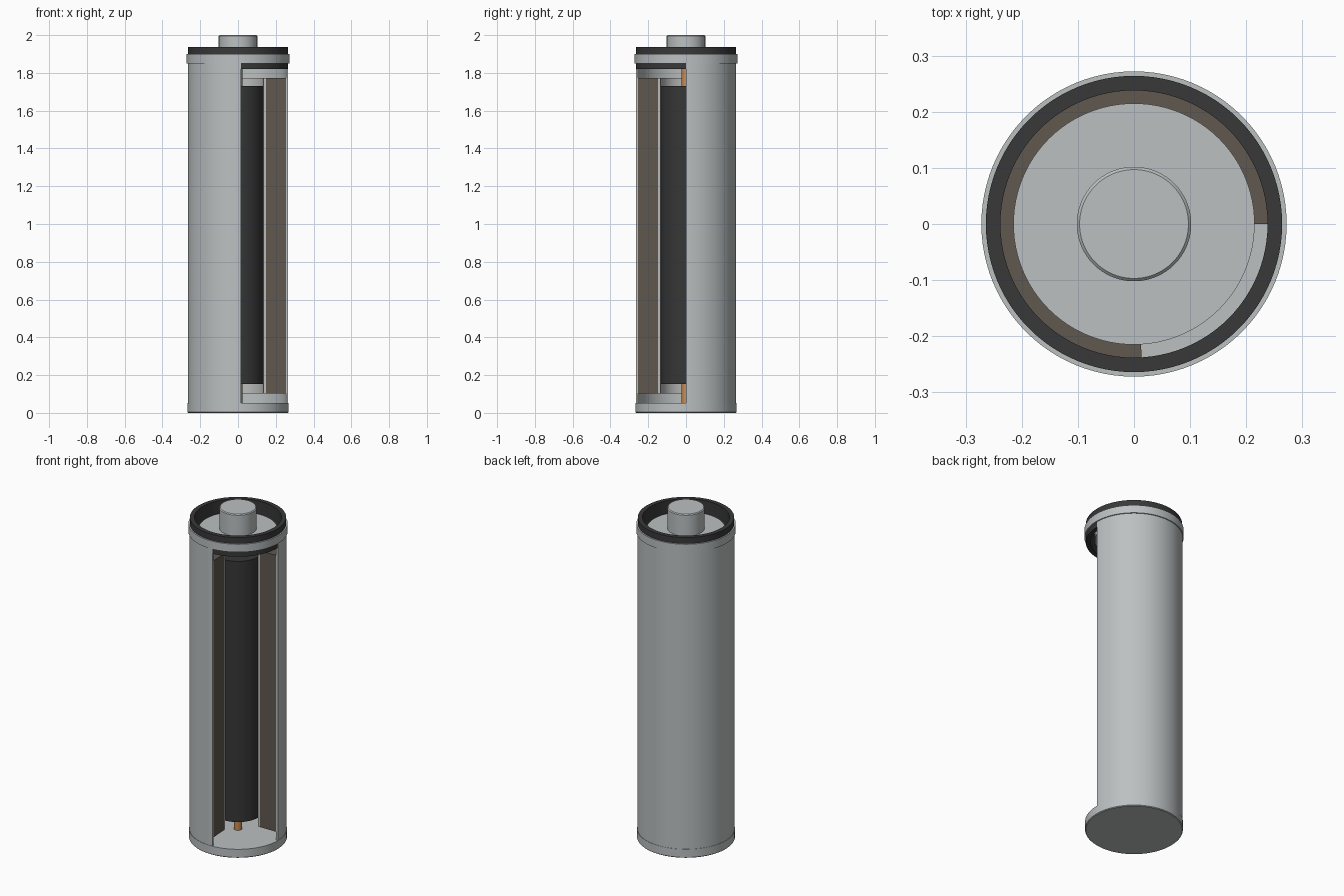
import bpy, bmesh, math

cube = bpy.data.objects.get("Cube")
if cube:
    bpy.data.objects.remove(cube, do_unlink=True)


def material(name, rgb):
    m = bpy.data.materials.new(name)
    m.use_nodes = True
    m.diffuse_color = (*rgb, 1)
    m.node_tree.nodes["Principled BSDF"].inputs["Base Color"].default_value = (*rgb, 1)
    return m


steel = material("steel grey", (0.50, 0.53, 0.53))
rubber = material("rubber black", (0.04, 0.04, 0.04))
paste = material("anode charcoal", (0.036, 0.038, 0.036))
oxide = material("cathode brown", (0.115, 0.098, 0.08))
paper = material("separator grey", (0.50, 0.51, 0.50))
copper = material("copper", (0.58, 0.26, 0.09))

FULL = 360
CUTAWAY = 273.3   # sweep that leaves the front quarter open


def lathe(name, profile, mat, sweep=FULL, steps=96):
    """Revolve a closed (radius, height) outline about z, capping partial sweeps."""
    bm = bmesh.new()
    closed = sweep == FULL
    rings = []
    for i in range(steps if closed else steps + 1):
        a = math.radians(sweep) * i / steps
        rings.append([bm.verts.new((r * math.cos(a), r * math.sin(a), z))
                      for r, z in profile])
    n = len(profile)
    for i in range(steps):
        a, b = rings[i], rings[(i + 1) % len(rings)]
        for j in range(n):
            k = (j + 1) % n
            if profile[j][0] or profile[k][0]:
                bm.faces.new((a[j], b[j], b[k], a[k]))
    if not closed:
        bm.faces.new(rings[0])
        bm.faces.new(rings[-1])
    bmesh.ops.remove_doubles(bm, verts=bm.verts, dist=1e-5)
    bmesh.ops.recalc_face_normals(bm, faces=bm.faces)
    mesh = bpy.data.meshes.new(name)
    bm.to_mesh(mesh)
    bm.free()
    mesh.materials.append(mat)
    obj = bpy.data.objects.new(name, mesh)
    bpy.context.collection.objects.link(obj)
    bpy.ops.object.select_all(action='DESELECT')
    obj.select_set(True)
    bpy.context.view_layer.objects.active = obj
    bpy.ops.object.shade_smooth_by_angle(angle=math.radians(30))
    return obj


def tube(inner, outer, low, high):
    return [(inner, low), (outer, low), (outer, high), (inner, high)]


# Outer can: solid base, cut-open wall and top bead
lathe("can_base", [(0, 0), (0.264, 0), (0.268, 0.004), (0.268, 0.053), (0, 0.053)], steel)
lathe("can_wall", tube(0.255, 0.266, 0.053, 1.851), steel, CUTAWAY)
lathe("can_bead", tube(0.258, 0.272, 1.851, 1.899), steel)

# Sealing ring and terminal cap
lathe("gasket", tube(0.238, 0.264, 1.82, 1.936), rubber)
lathe("terminal_cap", [(0, 1.83), (0.215, 1.83), (0.215, 1.87), (0.102, 1.87),
                       (0.102, 1.995), (0.097, 2.0), (0, 2.0)], steel)

# Cut-open inner layers
lathe("cathode", tube(0.148, 0.255, 0.102, 1.773), oxide, CUTAWAY)
lathe("separator", tube(0.135, 0.148, 0.102, 1.773), paper, CUTAWAY)

# Whole core and collector pin
lathe("anode", tube(0, 0.132, 0.154, 1.73), paste)
lathe("collector_pin", tube(0, 0.023, 0.053, 1.835), copper, steps=32)
